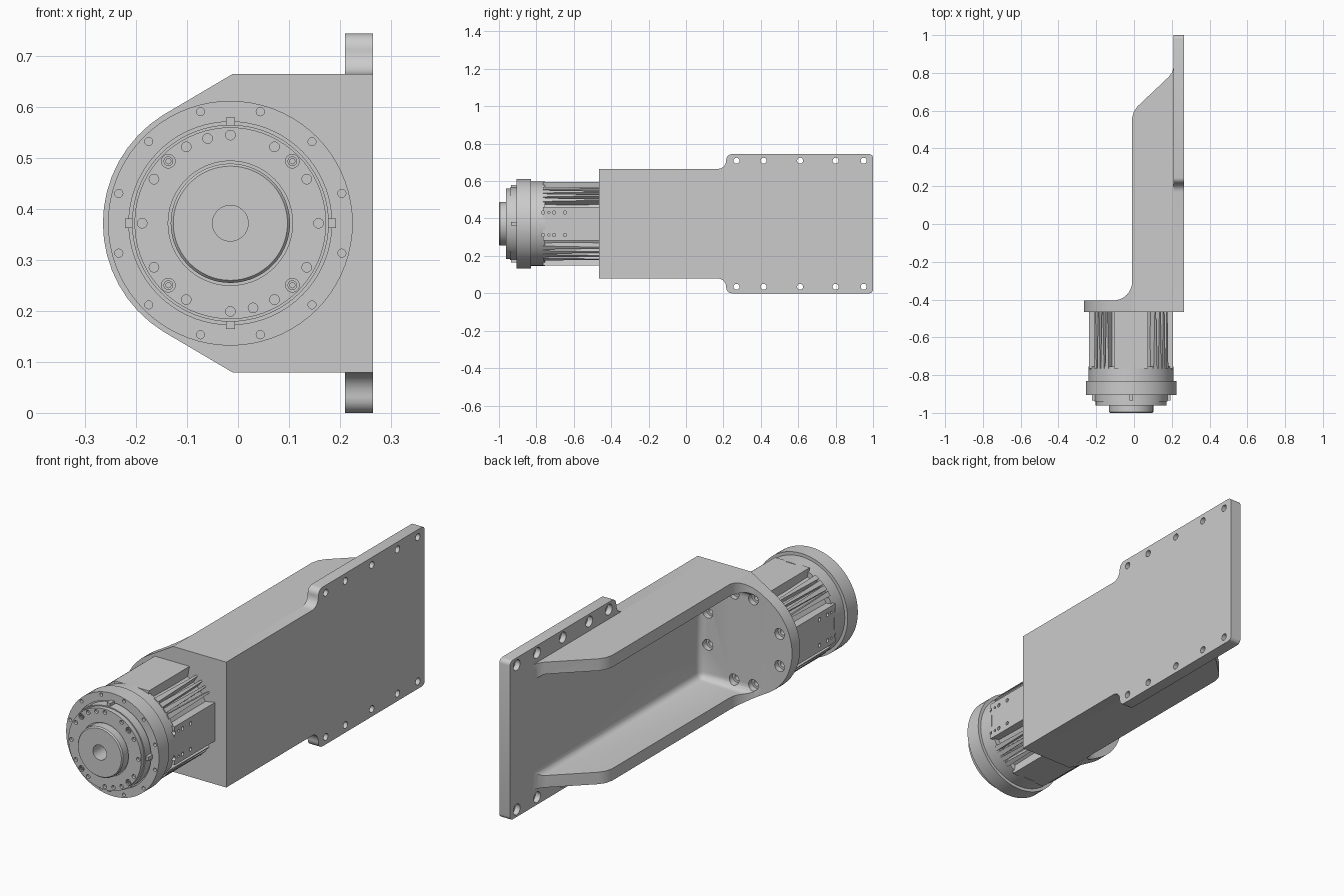
import bpy, bmesh, math
from mathutils import Vector

if "Cube" in bpy.data.objects:
    bpy.data.objects.remove(bpy.data.objects["Cube"])

H, CX, CZ = 0.744, -0.015, 0.372          # overall height, motor axis


def put(axis, t, u, v):
    return {'x': (t, u, v), 'y': (u, t, v), 'z': (u, v, t)}[axis]


def finish(name, bm):
    bmesh.ops.recalc_face_normals(bm, faces=bm.faces)
    me = bpy.data.meshes.new(name)
    bm.to_mesh(me)
    bm.free()
    ob = bpy.data.objects.new(name, me)
    bpy.context.collection.objects.link(ob)
    return ob


def loft(bm, rings):
    """Skin closed rings of points and cap both ends."""
    vs = [[bm.verts.new(p) for p in r] for r in rings]
    n = len(vs[0])
    for a, b in zip(vs, vs[1:]):
        for i in range(n):
            j = (i + 1) % n
            bm.faces.new((a[i], a[j], b[j], b[i]))
    bm.faces.new(vs[0][::-1])
    bm.faces.new(vs[-1])


def prism(name, pts, axis, lo, hi):
    bm = bmesh.new()
    loft(bm, [[put(axis, t, u, v) for u, v in pts] for t in (lo, hi)])
    return finish(name, bm)


def lathe(name, profile, axis, centres, n=20):
    """Revolve (radius, position) profile about an axis at each (u, v) centre;
    an optional third value offsets the position along the axis."""
    # each copy is its own closed island
    bm = bmesh.new()
    for c in centres:
        off = c[2] if len(c) > 2 else 0
        part = bmesh.new()
        loft(part, [[put(axis, t + off, c[0] + r * math.cos(2 * math.pi * i / n),
                         c[1] + r * math.sin(2 * math.pi * i / n))
                     for i in range(n)] for r, t in profile])
        bmesh.ops.recalc_face_normals(part, faces=part.faces)
        tmp = bpy.data.meshes.new("tmp")
        part.to_mesh(tmp)
        part.free()
        bm.from_mesh(tmp)
        bpy.data.meshes.remove(tmp)
    return finish(name, bm)


def boolean(ob, cutter, op='DIFFERENCE', keep=False):
    m = ob.modifiers.new("cut", 'BOOLEAN')
    m.object, m.operation, m.solver = cutter, op, 'EXACT'
    bpy.context.view_layer.objects.active = ob
    bpy.ops.object.modifier_apply(modifier=m.name)
    if not keep:
        bpy.data.objects.remove(cutter)


def arc(cx, cy, r, a0, a1, n):
    return [(cx + r * math.cos(math.radians(a0 + (a1 - a0) * i / n)),
             cy + r * math.sin(math.radians(a0 + (a1 - a0) * i / n))) for i in range(n + 1)]


def polar(r, angles):
    return [(CX + r * math.cos(math.radians(a)), CZ + r * math.sin(math.radians(a))) for a in angles]


# mounting plate with wider rear half and stepped bolt holes
half = ([(-0.465, 0.665)] + arc(0.17, 0.71, 0.045, -90, 0, 6)
        + arc(0.245, H - 0.03, 0.03, 180, 90, 5) + arc(0.98, H - 0.02, 0.02, 90, 0, 4))
plate = prism("mounting_plate", half + [(u, H - v) for u, v in reversed(half)], 'x', 0.21, 0.265)
spots = [(y, z) for y in (0.27, 0.415, 0.61, 0.80, 0.95) for z in (0.035, H - 0.035)]
boolean(plate, lathe("plate_hole_cutter",
                     [(0.025, 0.19), (0.025, 0.235), (0.016, 0.235), (0.016, 0.28)], 'x', spots))

# bracket: front outline intersected with top outline, then hollowed
front = [(0.21, 0.079), (0.21, 0.665), (-0.01, 0.665)] + arc(CX, CZ, 0.25, 122, 238, 16) + [(-0.01, 0.079)]
bracket = prism("bracket_body", front, 'y', -0.465, 1.0)
side = ([(-0.4, -0.6), (-0.4, -0.405)] + arc(-0.11, -0.305, 0.1, -90, 0, 8)
        + [(-0.01, 0.56), (-0.001, 0.595), (0.018, 0.622), (0.185, 0.78), (0.203, 0.805),
           (0.21, 0.83), (0.25, 0.95), (0.25, -0.6)])
boolean(bracket, prism("outline_cutter", side, 'z', -0.1, 0.9), 'INTERSECT')
pocket = prism("pocket_cutter", [(-0.5, 0.135), (0.2095, 0.135), (0.2095, H - 0.135), (-0.5, H - 0.135)],
               'y', -0.405, 1.3)
bv = pocket.modifiers.new("fillet", 'BEVEL')
bv.width, bv.segments = 0.03, 4
bpy.context.view_layer.objects.active = pocket
bpy.ops.object.modifier_apply(modifier=bv.name)
boolean(bracket, pocket)
ends = [(CX + sx * x, CZ + sz * z) for x, z in ((0.185, 0.075), (0.05, 0.2))
        for sx in (-1, 1) for sz in (-1, 1)]
boolean(bracket, lathe("end_hole_cutter",
                       [(0.014, -0.455), (0.014, -0.43), (0.025, -0.43), (0.025, -0.36)], 'y', ends))


# motor housing: four flat panels with cooling fins on the diagonals
def fin_ring(y, h, rin):
    ring = []
    for q in range(4):
        pts = [(-22, 0.24), (22, 0.24), (25, rin)]
        for c in (34, 41.5, 48.5, 56):
            pts += [(c - h - 0.4, rin), (c - h, 0.23), (c + h, 0.23), (c + h + 0.4, rin)]
        pts.append((65, rin))
        ring += [(u, y, v) for a, r in pts for u, v in polar(r, [a + 90 * q])]
    return ring


bm = bmesh.new()
loft(bm, [fin_ring(-0.46, 1.0, 0.19), fin_ring(-0.6, 1.8, 0.19), fin_ring(-0.765, 2.8, 0.2)])
housing = finish("finned_housing", bm)

# front head: stepped rings, hub and bore in one revolve
head = lathe("motor_head", [
    (0.225, -0.755), (0.225, -0.83), (0.24, -0.83), (0.24, -0.905), (0.199, -0.905), (0.199, -0.895),
    (0.193, -0.895), (0.193, -0.94), (0.188, -0.94), (0.188, -0.962), (0.122, -0.962), (0.122, -0.952),
    (0.117, -0.952), (0.117, -0.994), (0.112, -1.0), (0.035, -1.0), (0.035, -0.92)],
    'y', [(CX, CZ)], 72)
boolean(head, lathe("rim_hole_cutter", [(0.008, -0.93), (0.008, -0.885)], 'y',
                    polar(0.2265, range(15, 360, 30)), 12))
boolean(head, lathe("face_hole_cutter", [(0.0095, -0.98), (0.0095, -0.95)], 'y',
                    polar(0.173, range(0, 360, 30)) + polar(0.172, (105, 285)), 14))
boolean(head, lathe("bolt_pocket_cutter", [(0.0135, -0.98), (0.0135, -0.948)], 'y',
                    polar(0.172, range(45, 360, 90)), 16))
bolts = lathe("face_bolts", [(0.0095, -0.945), (0.0095, -0.96), (0.005, -0.96), (0.005, -0.955)], 'y',
              polar(0.172, range(45, 360, 90)), 16)

# small connector holes in both side panels
for sx in (-1, 1):
    for r, ys in ((0.009, (-0.765, -0.706, -0.647)), (0.006, (-0.733,))):
        c = lathe("panel_hole_cutter", [(r, CX + sx * 0.2), (r, CX + sx * 0.26)], 'x',
                  [(y, CZ + dz) for y in ys for dz in (-0.06, 0.06)], 12)
        if r > 0.008:
            boolean(head, c, keep=True)
        boolean(housing, c)

# locating keys around the front ring
bm = bmesh.new()
for k in range(4):
    a = math.radians(90 * k)
    d, s = Vector((math.cos(a), 0, math.sin(a))), Vector((-math.sin(a), 0, math.cos(a)))
    o = Vector((CX, 0, CZ))
    loft(bm, [[o + d * r + s * w + Vector((0, y, 0)) for r, w in
               ((0.185, -0.009), (0.207, -0.009), (0.207, 0.009), (0.185, 0.009))]
              for y in (-0.9, -0.935)])
keys = finish("locating_keys", bm)

# smooth the curved surfaces, keep the edges sharp
bpy.ops.object.select_all(action='DESELECT')
for ob in (plate, bracket, housing, head, bolts, keys):
    ob.select_set(True)
bpy.context.view_layer.objects.active = plate
bpy.ops.object.shade_smooth_by_angle(angle=math.radians(25))
